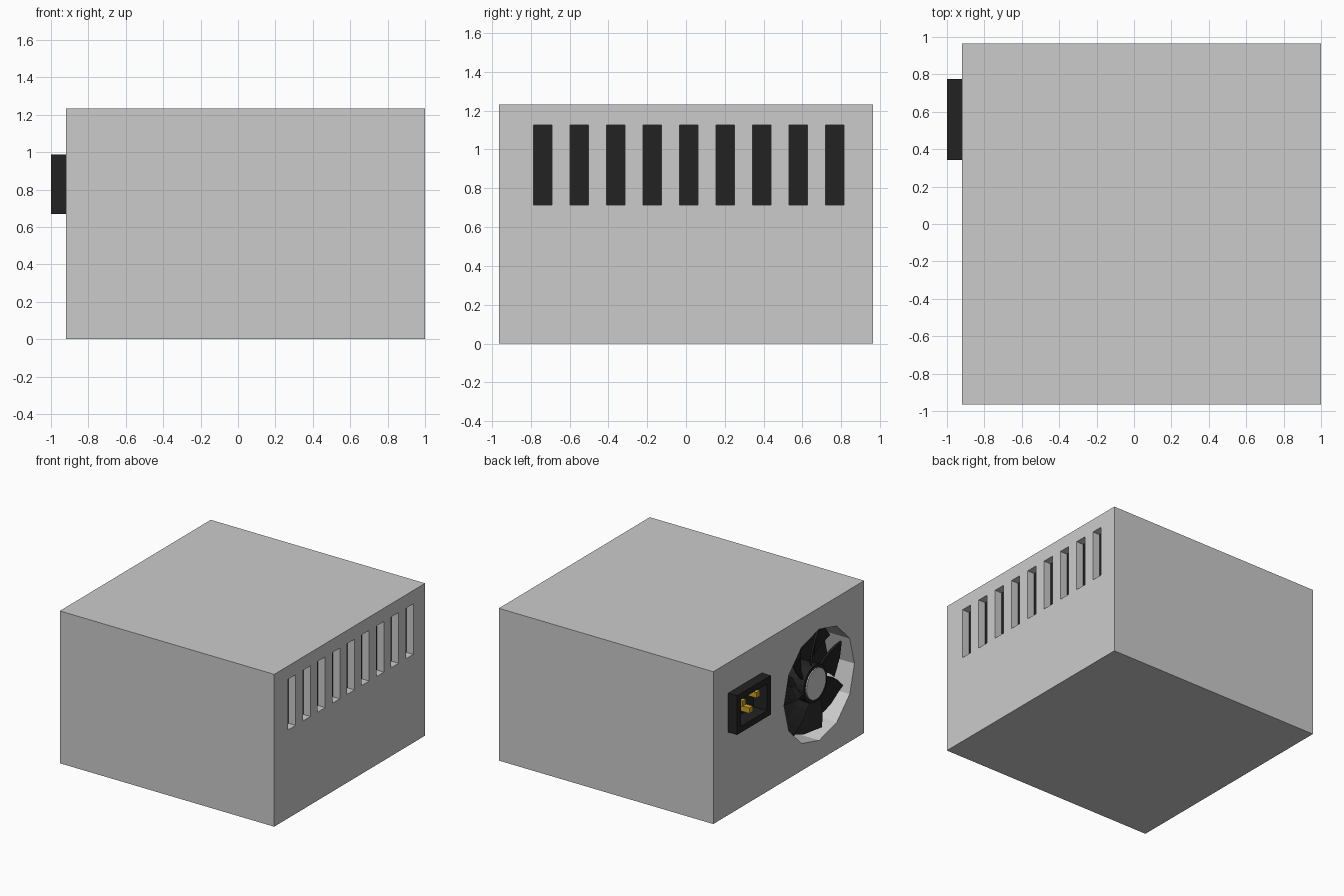
import bpy, bmesh
from math import pi, sin, cos
from mathutils import Matrix, Vector

if "Cube" in bpy.data.objects:
    bpy.data.objects.remove(bpy.data.objects["Cube"])


def material(name, rgb):
    m = bpy.data.materials.new(name)
    m.diffuse_color = (*rgb, 1)
    m.use_nodes = True
    m.node_tree.nodes["Principled BSDF"].inputs["Base Color"].default_value = m.diffuse_color
    return m


BLACK = material("black_plastic", (0.016, 0.016, 0.016))
GOLD = material("brass", (0.60, 0.36, 0.02))


def add_box(bm, x, y, z):
    """Box from (min, max) ranges."""
    size = [r[1] - r[0] for r in (x, y, z)]
    mid = [(r[0] + r[1]) / 2 for r in (x, y, z)]
    bmesh.ops.create_cube(bm, size=1, matrix=Matrix.Translation(mid) @ Matrix.Diagonal((*size, 1)))


def add_disc(bm, x, y, z, r, sides):
    """Cylinder along x over the range x."""
    m = Matrix.Translation(((x[0] + x[1]) / 2, y, z)) @ Matrix.Rotation(pi / 2, 4, 'Y')
    bmesh.ops.create_cone(bm, cap_ends=True, segments=sides, radius1=r, radius2=r,
                          depth=x[1] - x[0], matrix=m)


def finish(bm, name, mat=None):
    bmesh.ops.recalc_face_normals(bm, faces=bm.faces)
    me = bpy.data.meshes.new(name)
    bm.to_mesh(me)
    bm.free()
    ob = bpy.data.objects.new(name, me)
    bpy.context.collection.objects.link(ob)
    if mat:
        me.materials.append(mat)
    return ob


def cut(ob, cutter):
    mod = ob.modifiers.new("cut", 'BOOLEAN')
    mod.operation, mod.solver, mod.object = 'DIFFERENCE', 'EXACT', cutter
    bpy.context.view_layer.objects.active = ob
    bpy.ops.object.modifier_apply(modifier=mod.name)
    bpy.data.objects.remove(cutter)


L, R, H, W = -0.92, 1.0, 1.233, 0.965      # case left, right, height, half depth
FY, FZ, FR = -0.39, 0.61, 0.45             # fan centre and opening radius
SLOTS = [-0.738 + 0.188 * i for i in range(9)]
SLOT_Z, SLOT_DEPTH, FAN_DEPTH = (0.715, 1.125), 0.065, 0.25
SY, SZ = (0.343, 0.775), (0.67, 0.987)     # socket extents

# Case with fan opening, vent slots and socket pocket
bm = bmesh.new()
add_box(bm, (L, R), (-W, W), (0, H))
case = finish(bm, "case")
bm = bmesh.new()
add_disc(bm, (L - 0.1, L + FAN_DEPTH), FY, FZ, FR, 12)
add_box(bm, (L - 0.1, L + 0.06), (SY[0] + 0.02, SY[1] - 0.02), (SZ[0] + 0.02, SZ[1] - 0.02))
for y in SLOTS:
    add_box(bm, (R - SLOT_DEPTH, R + 0.1), (y - 0.048, y + 0.048), SLOT_Z)
cut(case, finish(bm, "case_cutter"))

# Dark backing behind the vent slots
bm = bmesh.new()
for y in SLOTS:
    add_box(bm, (R - SLOT_DEPTH - 0.01, R - SLOT_DEPTH + 0.002), (y - 0.048, y + 0.048), SLOT_Z)
finish(bm, "vent_backing", BLACK)

# Dark backing behind the fan
bm = bmesh.new()
add_disc(bm, (L + FAN_DEPTH - 0.01, L + FAN_DEPTH + 0.01), FY, FZ, FR, 12)
finish(bm, "fan_backing", BLACK)

# Power socket: hollow shell and three pins
bm = bmesh.new()
add_box(bm, (-1.0, L + 0.058), (SY[0], SY[1]), (SZ[0], SZ[1]))
socket = finish(bm, "power_socket", BLACK)
bm = bmesh.new()
add_box(bm, (-1.1, L + 0.04), (SY[0] + 0.05, SY[1] - 0.05), (SZ[0] + 0.05, SZ[1] - 0.05))
cut(socket, finish(bm, "socket_cutter"))
bm = bmesh.new()
for y, z in ((0.469, 0.875), (0.649, 0.875), (0.559, 0.785)):
    add_box(bm, (-0.975, L + 0.045), (y - 0.022, y + 0.022), (z - 0.022, z + 0.022))
finish(bm, "socket_pins", GOLD)

# Fan hub and cap
bm = bmesh.new()
add_disc(bm, (L + 0.035, L + 0.2), FY, FZ, 0.15, 24)
finish(bm, "fan_hub", BLACK)
bm = bmesh.new()
add_disc(bm, (L + 0.025, L + 0.04), FY, FZ, 0.125, 24)
finish(bm, "fan_cap")

# Swept, pitched fan blades
BLADES, STEPS = 7, 4
bm = bmesh.new()
for b in range(BLADES):
    rows = []
    for i in range(STEPS + 1):
        t = i / STEPS
        r, a = 0.13 + 0.285 * t, 2 * pi * b / BLADES + 0.35 * t
        rows.append([bm.verts.new((L + d, FY + r * cos(a + s), FZ + r * sin(a + s)))
                     for s, d in ((-0.40, 0.06), (0, 0.11), (0.40, 0.15))])
    for p, q in zip(rows, rows[1:]):
        for k in range(2):
            bm.faces.new((p[k], p[k + 1], q[k + 1], q[k]))
blades = finish(bm, "fan_blades", BLACK)
thick = blades.modifiers.new("thickness", 'SOLIDIFY')
thick.thickness, thick.offset = 0.015, 0
